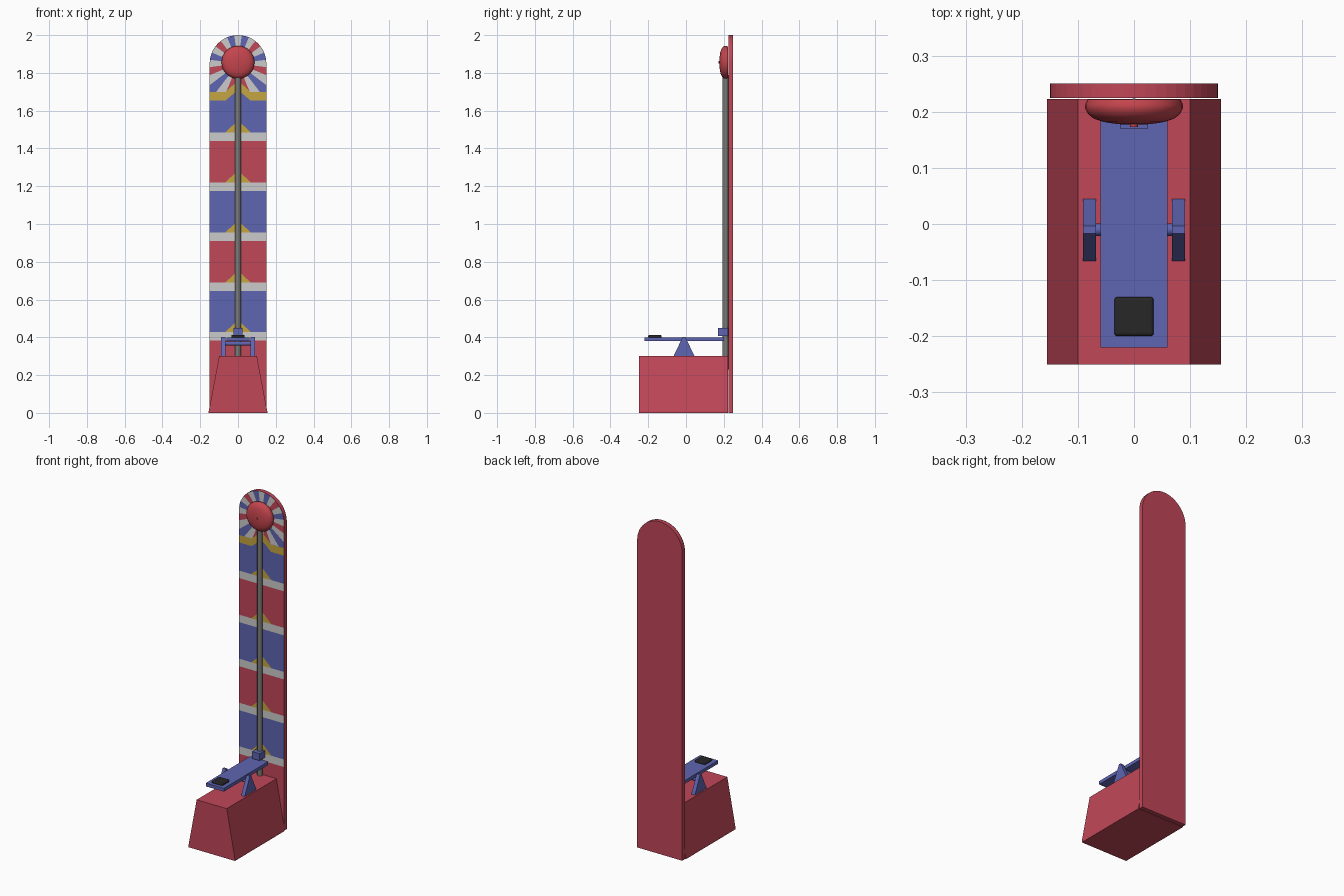
import bpy, bmesh, math
from mathutils import Matrix

if "Cube" in bpy.data.objects:
    bpy.data.objects.remove(bpy.data.objects["Cube"])


def mat(name, r, g, b):
    m = bpy.data.materials.new(name)
    m.diffuse_color = (r, g, b, 1)
    m.use_nodes = True
    m.node_tree.nodes["Principled BSDF"].inputs["Base Color"].default_value = m.diffuse_color
    return m


RED = mat("red_paint", .53, .063, .098)
BLUE = mat("blue_paint", .114, .13, .445)
WHITE = mat("white_paint", .8, .8, .8)
YELLOW = mat("yellow_paint", .546, .381, .053)
BELL = mat("bell_red", .56, .06, .075)
STEEL = mat("dark_steel", .2, .2, .19)
BLACK = mat("black_rubber", .02, .02, .02)


def finish(name, bm, material, smooth=False):
    me = bpy.data.meshes.new(name)
    bm.to_mesh(me)
    bm.free()
    ob = bpy.data.objects.new(name, me)
    bpy.context.collection.objects.link(ob)
    me.materials.append(material)
    if smooth:
        bpy.ops.object.select_all(action='DESELECT')
        ob.select_set(True)
        bpy.context.view_layer.objects.active = ob
        bpy.ops.object.shade_smooth_by_angle(angle=math.radians(40))
    return ob


def prism(name, pts, axis, a, b, material):
    """Extrude a profile along x (points are y, z) or y (points are x, z)."""
    def place(p, d):
        return (d, p[0], p[1]) if axis == 'x' else (p[0], d, p[1])
    bm = bmesh.new()
    lo = [bm.verts.new(place(p, a)) for p in pts]
    hi = [bm.verts.new(place(p, b)) for p in pts]
    bm.faces.new(lo)
    bm.faces.new(hi)
    for i in range(len(pts)):
        j = (i + 1) % len(pts)
        bm.faces.new((lo[i], lo[j], hi[j], hi[i]))
    bmesh.ops.recalc_face_normals(bm, faces=bm.faces)
    return finish(name, bm, material)


def box(name, x, y, z, material, bevel=0):
    ob = prism(name, [(x[0], z[0]), (x[1], z[0]), (x[1], z[1]), (x[0], z[1])],
               'y', y[0], y[1], material)
    if bevel:
        mod = ob.modifiers.new("bevel", 'BEVEL')
        mod.width, mod.segments = bevel, 3
    return ob


def decal(name, polys, y, material):
    """Flat painted polygons facing the front."""
    bm = bmesh.new()
    for poly in polys:
        f = bm.faces.new([bm.verts.new((x, y, z)) for x, z in poly])
        f.normal_update()
        if f.normal.y > 0:
            f.normal_flip()
    return finish(name, bm, material)


def rod(name, radius, length, matrix, sides, material):
    bm = bmesh.new()
    bmesh.ops.create_cone(bm, cap_ends=True, segments=sides, radius1=radius,
                          radius2=radius, depth=length, matrix=matrix)
    return finish(name, bm, material, True)


W, CZ = .15, 1.85

# Round-topped tower board
arc = [(W * math.cos(math.pi * i / 24), CZ + W * math.sin(math.pi * i / 24)) for i in range(25)]
prism("tower_board", [(-W, 0), (W, 0)] + arc, 'y', .225, .25, RED)


# Painted bands
def band(z0, z1):
    return [(-W, z0), (W, z0), (W, z1), (-W, z1)]


stripes = [.383, .645, .91, 1.175, 1.44]
H = .045
decal("white_stripes", [band(z, z + H) for z in stripes], .2235, WHITE)
fields = [band(z + H, n) for z, n in zip(stripes, stripes[1:] + [1.7])]
decal("blue_fields", fields[0::2], .2235, BLUE)
decal("red_fields", [band(0, stripes[0])] + fields[1::2], .2235, RED)
decal("yellow_peaks", [[(-.068, z + H), (.068, z + H), (.012, z + H + .052),
                        (-.012, z + H + .052)] for z in stripes], .2225, YELLOW)
decal("yellow_top_band", [
    [(s * W, 1.655), (s * .065, 1.655), (0, 1.71), (0, 1.76), (s * .065, 1.7), (s * W, 1.7)]
    for s in (-1, 1)], .2225, YELLOW)


# Sunburst rays behind the bell
def edge(i):
    a = math.radians(7.5 * i)
    s, c = math.sin(a), math.cos(a)
    r = W if c >= 0 else W / max(abs(s), abs(c))
    return (r * s, CZ + r * c)


rays = {0: [], 1: [], 2: []}
for k in range(24):
    group = 0 if k % 2 == 0 else 1 if min(k, 24 - k) % 4 == 1 else 2
    rays[group].append([(0, CZ)] + [edge(2 * k + d) for d in (-1, 0, 1)])
for g, (label, m) in enumerate((("white", WHITE), ("blue", BLUE), ("red", RED))):
    decal(label + "_rays", rays[g], .2235, m)

# Tapered base
prism("base", [(-.155, 0), (.155, 0), (.155, .008), (.1, .3), (-.1, .3), (-.155, .008)],
      'y', -.25, .2225, RED)

# Pole and sliding puck
rod("pole", .015, 1.56, Matrix.Translation((0, .209, 1.01)), 12, STEEL)
box("puck", (-.025, .025), (.17, .222), (.408, .45), BLUE)

# Seesaw lever, pad, supports and axle
box("lever", (-.06, .06), (-.22, .2), (.38, .4), BLUE)
box("strike_pad", (-.035, .035), (-.2, -.13), (.396, .413), BLACK, .006)
for side, x in (("left", -.0905), ("right", .0675)):
    prism(side + "_support", [(-.066, .3), (.045, .3), (-.004, .403), (-.017, .403)],
          'x', x, x + .023, BLUE)
rod("axle", .011, .17, Matrix.Translation((0, -.01, .367)) @ Matrix.Rotation(math.pi / 2, 4, 'Y'),
    12, BLUE)

# Domed bell, turned around the y axis
bm = bmesh.new()
profile = [(0, .173), (.007, .173), (.007, .177), (.03, .178), (.055, .182), (.072, .188),
           (.082, .196), (.087, .206), (.087, .213), (.083, .222)]
verts = [bm.verts.new((r, y, CZ + .006)) for r, y in profile]
edges = [bm.edges.new(p) for p in zip(verts, verts[1:])]
bmesh.ops.spin(bm, geom=verts + edges, cent=(0, 0, CZ + .006), axis=(0, 1, 0),
               angle=2 * math.pi, steps=32)
bmesh.ops.remove_doubles(bm, verts=bm.verts, dist=1e-4)
bmesh.ops.recalc_face_normals(bm, faces=bm.faces)
if sum(f.normal.y * f.calc_area() for f in bm.faces) > 0:
    bmesh.ops.reverse_faces(bm, faces=bm.faces)
finish("bell", bm, BELL, True)
